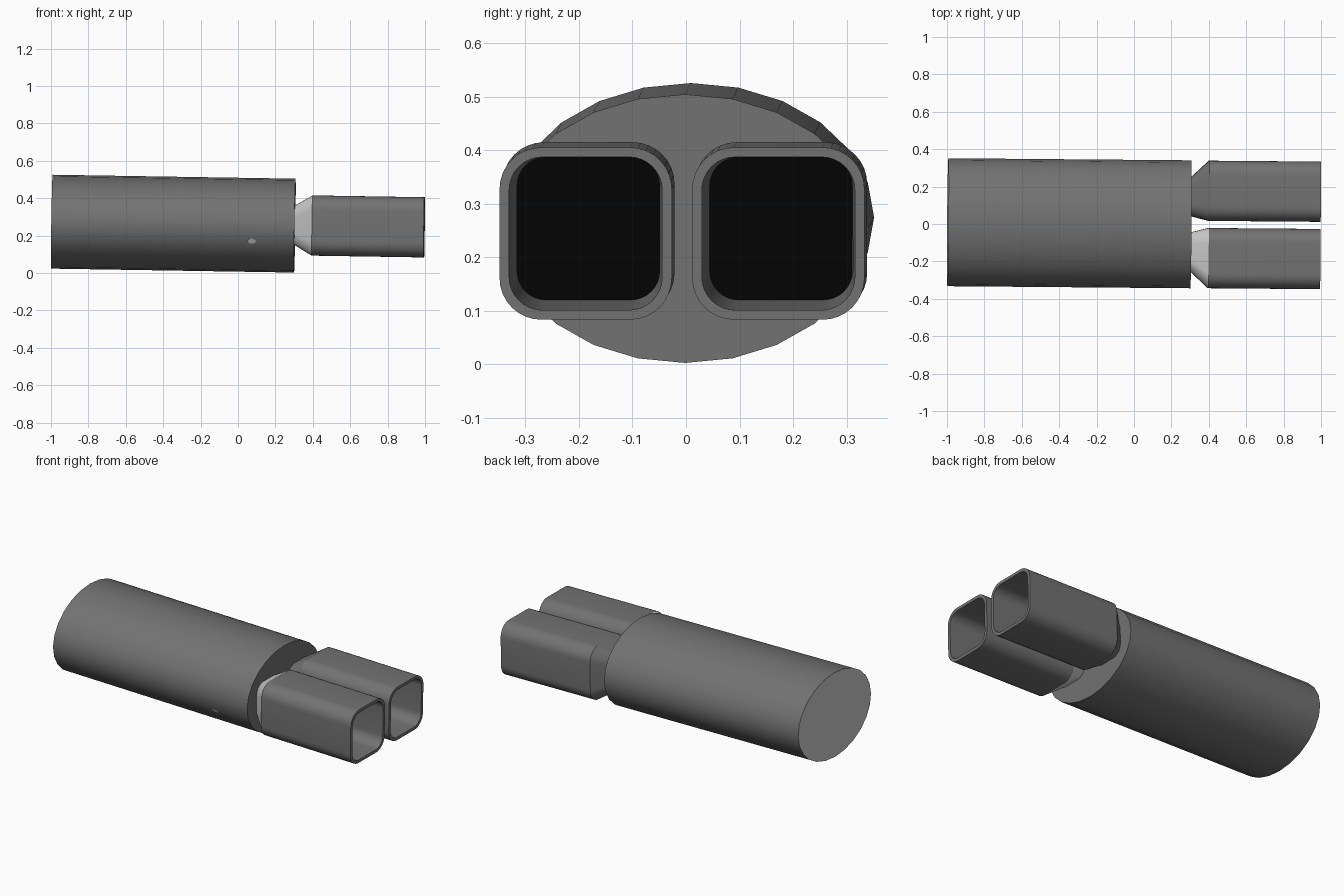
import bpy, bmesh, math
from mathutils import Matrix, Vector

if "Cube" in bpy.data.objects:
    bpy.data.objects.remove(bpy.data.objects["Cube"])


def material(name, v):
    m = bpy.data.materials.new(name)
    m.diffuse_color = (v, v, v, 1)
    m.use_nodes = True
    m.node_tree.nodes["Principled BSDF"].inputs["Base Color"].default_value = m.diffuse_color
    return m


grey = material("dark grey", 0.17)
light = material("light grey", 0.6)
black = material("black", 0.0012)

# The whole model leans very slightly off the x axis
TILT = (Matrix.Translation((0, 0.001, 0.2583)) @ Matrix.Rotation(-0.0085, 4, 'Z')
        @ Matrix.Rotation(0.0162, 4, 'Y'))


def ellipse(x, ry, rz, n=24):
    return [(x, ry * math.cos(2 * math.pi * i / n), rz * math.sin(2 * math.pi * i / n))
            for i in range(n)]


def rounded(x, cy, hy, hz, r, seg=8, cz=0.002):
    pts = []
    for k, (sy, sz) in enumerate([(1, 1), (-1, 1), (-1, -1), (1, -1)]):
        for i in range(seg + 1):
            a = math.pi / 2 * (k + i / seg)
            pts.append((x, cy + sy * (hy - r) + r * math.cos(a),
                        cz + sz * (hz - r) + r * math.sin(a)))
    return pts


def loft(name, rings, mat, start=None, end=None):
    """Skin the rings; start and end are optional cap materials."""
    bm = bmesh.new()
    vs = [[bm.verts.new(TILT @ Vector(p)) for p in ring] for ring in rings]
    n = len(vs[0])
    for a, b in zip(vs, vs[1:]):
        for i in range(n):
            j = (i + 1) % n
            bm.faces.new((a[i], a[j], b[j], b[i]))
    mats = [mat]
    for cap, ring in ((start, vs[0][::-1]), (end, vs[-1])):
        if cap:
            if cap not in mats:
                mats.append(cap)
            bm.faces.new(ring).material_index = mats.index(cap)
    me = bpy.data.meshes.new(name)
    bm.to_mesh(me)
    bm.free()
    for m in mats:
        me.materials.append(m)
    ob = bpy.data.objects.new(name, me)
    bpy.context.collection.objects.link(ob)
    bpy.ops.object.select_all(action='DESELECT')
    ob.select_set(True)
    bpy.context.view_layer.objects.active = ob
    bpy.ops.object.shade_smooth_by_angle(angle=math.radians(32))


# Main oval body with a light rear end
loft("body", [ellipse(-0.9955, 0.342, 0.251), ellipse(0.304, 0.342, 0.251)], grey, light, grey)

# Twin square tubes, each with a tapered neck and a dark bore
for s, side, neck_mat in ((1, "back", grey), (-1, "front", light)):
    cy = s * 0.18
    loft(side + "_neck", [rounded(0.295, s * 0.145, 0.10, 0.10, 0.06),
                          rounded(0.398, cy, 0.161, 0.161, 0.078)], neck_mat, neck_mat)
    loft(side + "_tube", [rounded(0.398, cy, 0.161, 0.161, 0.078),
                          rounded(0.996, cy, 0.161, 0.161, 0.078),
                          rounded(0.996, cy, 0.143, 0.143, 0.062),
                          rounded(0.40, cy, 0.134, 0.134, 0.055)], grey)
    loft(side + "_bore_end", [rounded(0.40, cy, 0.130, 0.130, 0.05),
                              rounded(0.405, cy, 0.134, 0.134, 0.055)], black, None, black)

# Small light spot lying flat on the lower front of the body
normal, across = Vector((0, -0.871, -0.49)), Vector((0, -0.49, 0.871))
centre = Vector((0.078, -0.3187, -0.085))


def spot_ring(offset):
    return [centre + normal * offset + Vector((0.022 * math.cos(a), 0, 0)) + across * 0.016 * math.sin(a)
            for a in (2 * math.pi * i / 10 for i in range(10))]


loft("spot", [spot_ring(-0.003), spot_ring(0.0015)], light, light, light)
